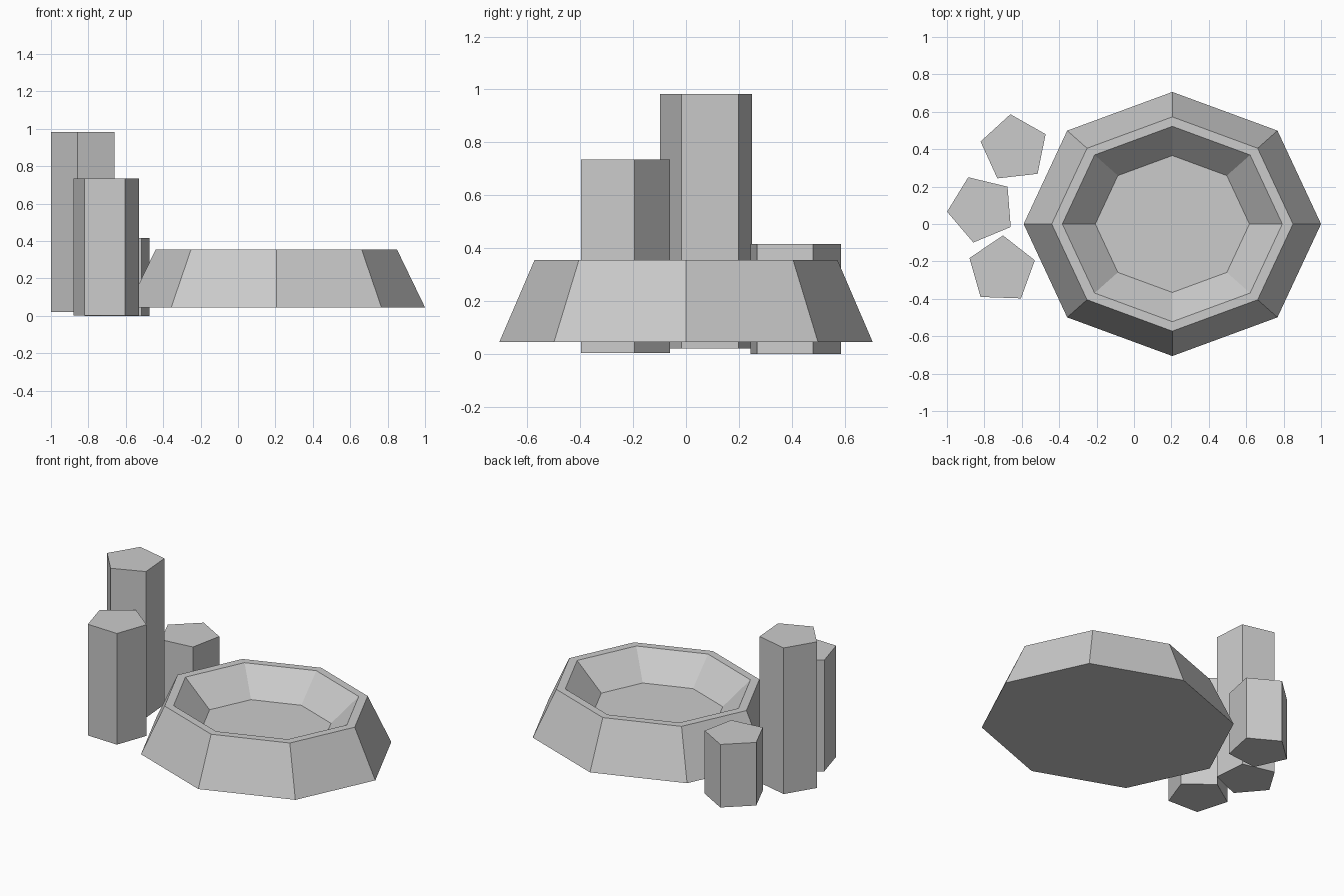
import bpy, bmesh
from math import cos, sin, radians, tau

if "Cube" in bpy.data.objects:
    bpy.data.objects.remove(bpy.data.objects["Cube"])


def ring(bm, n, rx, ry, z, turn=0.0):
    return [bm.verts.new((rx * cos(turn + tau * i / n), ry * sin(turn + tau * i / n), z))
            for i in range(n)]


def lofted(name, n, sections, location, turn=0.0):
    """Stack n-sided rings (rx, ry, z), bridge them and cap both ends."""
    bm = bmesh.new()
    rings = [ring(bm, n, rx, ry, z, turn) for rx, ry, z in sections]
    for a, b in zip(rings, rings[1:]):
        for i in range(n):
            j = (i + 1) % n
            bm.faces.new((a[i], a[j], b[j], b[i]))
    bm.faces.new(rings[0][::-1])
    bm.faces.new(rings[-1])
    bmesh.ops.recalc_face_normals(bm, faces=bm.faces)
    mesh = bpy.data.meshes.new(name)
    bm.to_mesh(mesh)
    bm.free()
    obj = bpy.data.objects.new(name, mesh)
    obj.location = location
    bpy.context.collection.objects.link(obj)
    return obj


# Octagonal basin: outer wall, flat rim, inner wall, floor
SQUASH = 0.888
profile = [(0.795, 0.045), (0.645, 0.355), (0.588, 0.355), (0.412, 0.187)]
lofted("basin", 8, [(r, r * SQUASH, z) for r, z in profile], (0.205, 0, 0))

# Pentagonal stone columns: name, x, y, bottom, top, rotation
columns = [
    ("short_column", -0.640, 0.404, 0.0, 0.415, 96.5),
    ("tall_column", -0.816, 0.080, 0.02, 0.982, 112.5),
    ("middle_column", -0.707, -0.245, 0.003, 0.735, 88),
]
for name, x, y, z0, z1, angle in columns:
    lofted(name, 5, [(0.184, 0.184, z0), (0.184, 0.184, z1)], (x, y, 0), radians(angle))
